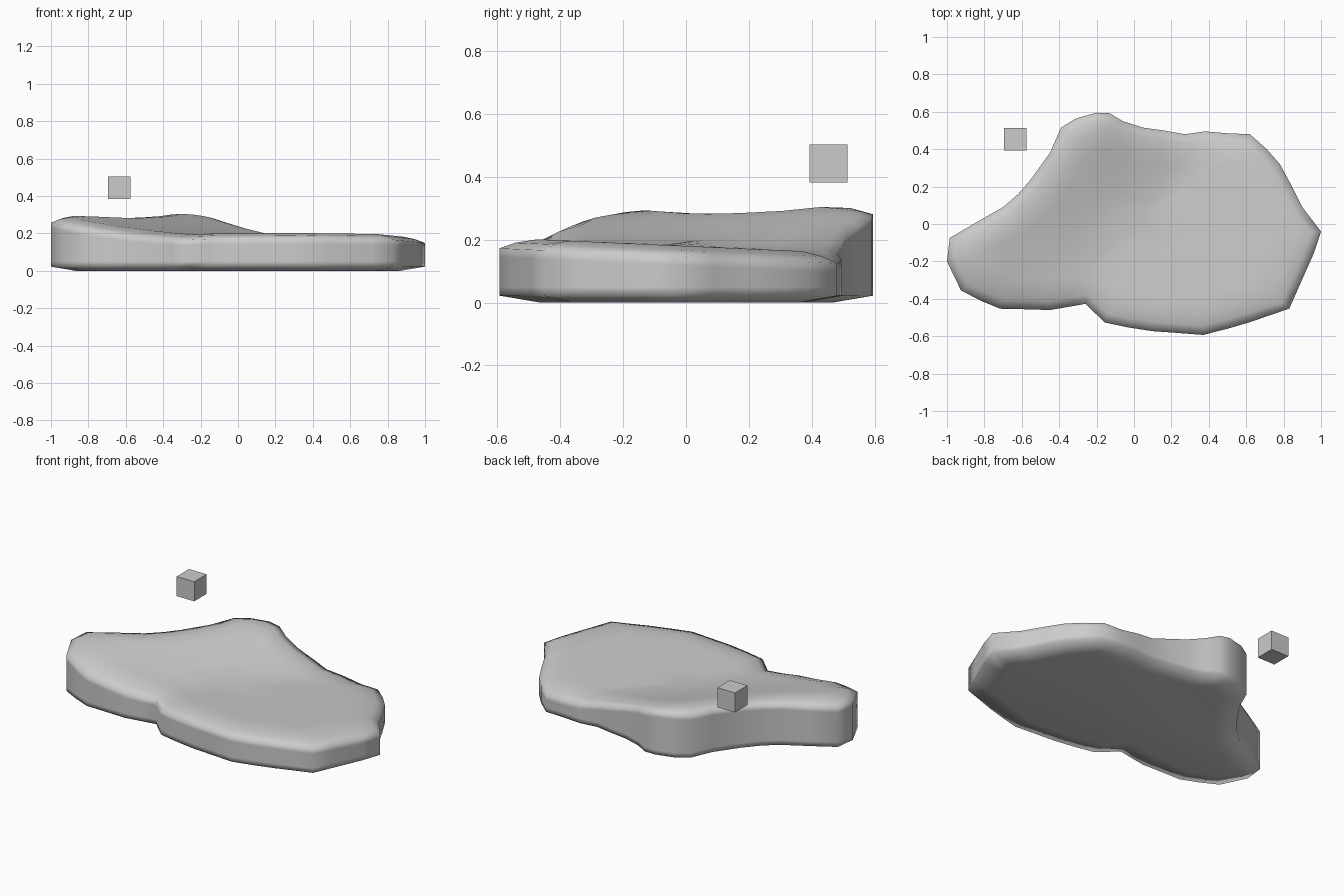
import bpy, bmesh
from mathutils import Vector

if "Cube" in bpy.data.objects:
    bpy.data.objects.remove(bpy.data.objects["Cube"])

grey = bpy.data.materials.new("stone grey")
grey.diffuse_color = (0.6, 0.6, 0.6, 1)
grey.use_nodes = True
grey.node_tree.nodes["Principled BSDF"].inputs["Base Color"].default_value = grey.diffuse_color

# Slab outline, anticlockwise from the right tip
OUTLINE = [Vector(p) for p in [
    (1, -.04), (.9, .09), (.84, .21), (.78, .32), (.71, .4), (.62, .48), (.5, .485),
    (.38, .495), (.27, .48), (.16, .5), (.05, .515), (-.06, .55), (-.13, .592),
    (-.2, .595), (-.31, .565), (-.39, .515), (-.45, .38), (-.55, .24), (-.62, .16),
    (-.7, .09), (-.85, .005), (-.985, -.075), (-1, -.2), (-.925, -.355), (-.82, -.41),
    (-.715, -.453), (-.58, -.456), (-.45, -.46), (-.35, -.443), (-.26, -.427), (-.155, -.527),
    (-.03, -.553), (.1, -.573), (.24, -.583), (.37, -.593), (.5, -.56), (.62, -.525),
    (.72, -.49), (.83, -.453), (.88, -.34), (.96, -.16)]]
N = len(OUTLINE)


def top_height(p):
    """High ridge on the back left, sloping gently to a low plain on the right."""
    d = .75 * (p.x + .8) - .66 * (p.y + .2)
    t = min(max((d + .1) / .6, 0), 1)
    t = .5 * t + .5 * t * t * (3 - 2 * t)
    high = .298 + .035 * p.y
    low = .18 - .045 * p.y
    return high + (low - high) * t


def inset(amount):
    """Outline moved inward along a softened local normal."""
    out = []
    for i, p in enumerate(OUTLINE):
        tangent = OUTLINE[(i + 2) % N] - OUTLINE[i - 2]
        out.append(p + Vector((-tangent.y, tangent.x)).normalized() * amount)
    return out


bm = bmesh.new()


def ring(points, height):
    return [bm.verts.new((p.x, p.y, height(p))) for p in points]


# Underside, wall, sloped rim, then rings across the top
inner = inset(.12)
centre = Vector((-.02, 0))
rings = [
    ring(inset(.13), lambda p: 0),
    ring(OUTLINE, lambda p: .022),
    ring(OUTLINE, lambda p: .05),
    ring(OUTLINE, lambda p: top_height(p) - .062),
    ring(OUTLINE, lambda p: top_height(p) - .034),
    ring(inset(.05), lambda p: top_height(p) - .014),
    ring(inner, top_height)]
for s in (.84, .68, .52, .36, .18):
    rings.append(ring([centre + (p - centre) * s for p in inner], top_height))
for a, b in zip(rings, rings[1:]):
    for i in range(N):
        j = (i + 1) % N
        bm.faces.new((a[i], a[j], b[j], b[i]))
bm.faces.new(rings[0][::-1])
bm.faces.new(rings[-1])
bmesh.ops.recalc_face_normals(bm, faces=bm.faces)
for f in bm.faces:
    f.smooth = True
mesh = bpy.data.meshes.new("ground_slab")
bm.to_mesh(mesh)
bm.free()
mesh.materials.append(grey)
bpy.context.collection.objects.link(bpy.data.objects.new("ground_slab", mesh))

# Small floating cube
bpy.ops.mesh.primitive_cube_add(size=.121, location=(-.635, .454, .443))
cube = bpy.context.object
cube.name = "floating_cube"
cube.data.materials.append(grey)
